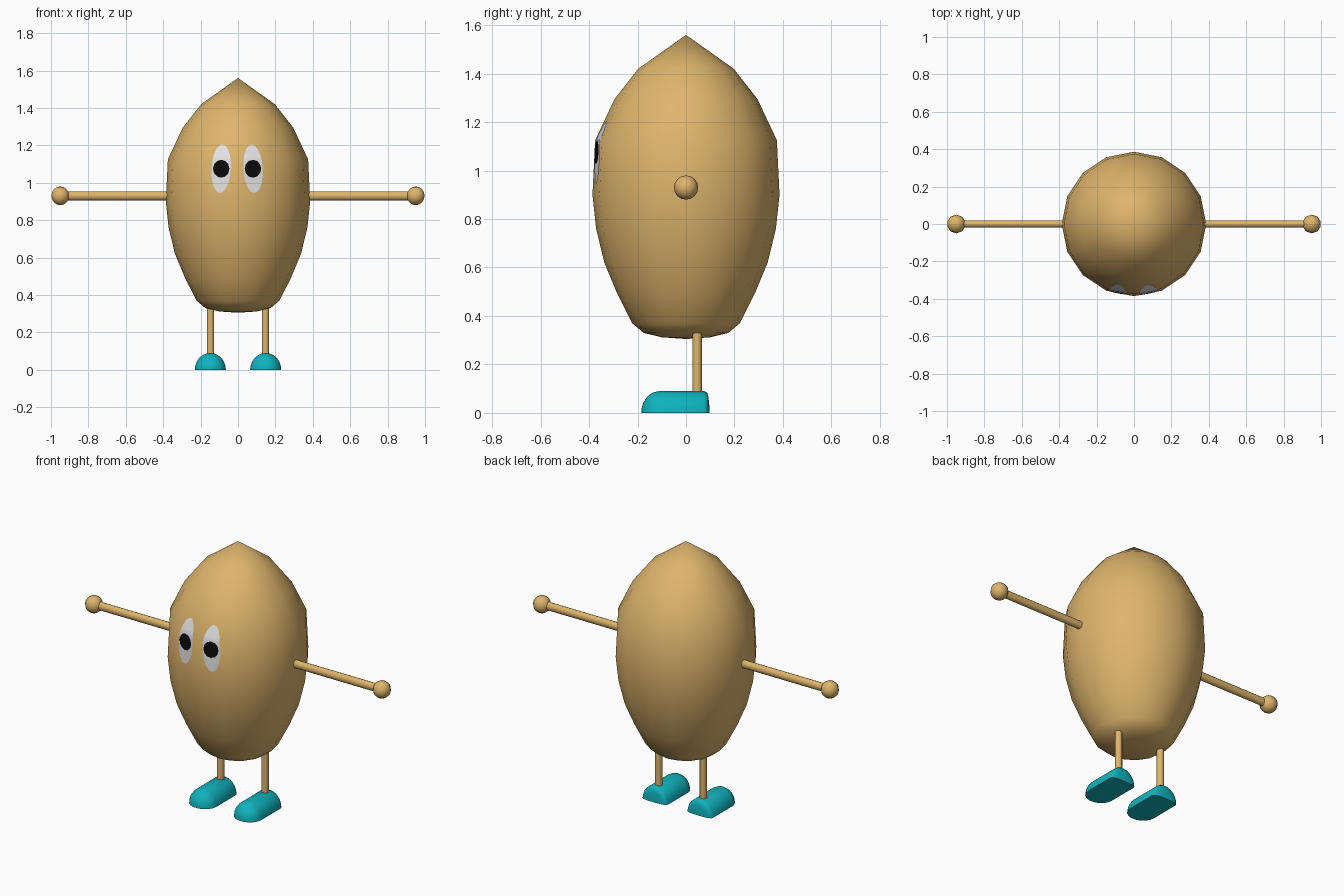
import bpy, bmesh, math
from mathutils import Vector, Matrix
from mathutils.bvhtree import BVHTree

if "Cube" in bpy.data.objects:
    bpy.data.objects.remove(bpy.data.objects["Cube"])


def material(name, rgb):
    m = bpy.data.materials.new(name)
    m.diffuse_color = (*rgb, 1)
    m.use_nodes = True
    m.node_tree.nodes["Principled BSDF"].inputs["Base Color"].default_value = m.diffuse_color
    return m


TAN = material("tan", (0.73, 0.46, 0.15))
TEAL = material("teal", (0.005, 0.45, 0.51))
WHITE = material("white", (0.75, 0.75, 0.75))
BLACK = material("black", (0.003, 0.003, 0.003))


def finish(name, bm, mat, angle=50):
    bmesh.ops.recalc_face_normals(bm, faces=bm.faces)
    me = bpy.data.meshes.new(name)
    bm.to_mesh(me)
    bm.free()
    me.materials.append(mat)
    ob = bpy.data.objects.new(name, me)
    bpy.context.collection.objects.link(ob)
    bpy.ops.object.select_all(action='DESELECT')
    ob.select_set(True)
    bpy.context.view_layer.objects.active = ob
    bpy.ops.object.shade_smooth_by_angle(angle=math.radians(angle))
    return ob


# Body: 16-sided lathe of an egg profile with a pointed top
profile = [(0, 0.305), (0.10, 0.312), (0.175, 0.33), (0.222, 0.37),
           (0.285, 0.495), (0.337, 0.62), (0.371, 0.76), (0.386, 0.9),
           (0.375, 1.125), (0.295, 1.295), (0.197, 1.42), (0, 1.56)]
bm = bmesh.new()
vs = [bm.verts.new((r, 0, z)) for r, z in profile]
es = [bm.edges.new(p) for p in zip(vs, vs[1:])]
bmesh.ops.spin(bm, geom=vs + es, cent=(0, 0, 0), axis=(0, 0, 1),
               angle=math.tau, steps=16, use_merge=False)
bmesh.ops.remove_doubles(bm, verts=bm.verts, dist=1e-4)
bmesh.ops.recalc_face_normals(bm, faces=bm.faces)
surface = BVHTree.FromBMesh(bm)
finish("body", bm, TAN, 80)


# Eyes: oval patches laid on the front of the body
def patch(name, cx, cz, rx, rz, tilt, lift, mat, n=20, rings=5):
    bm = bmesh.new()

    def point(k, a):
        u, w = rx * k * math.cos(a), rz * k * math.sin(a)
        x = cx + u * math.cos(tilt) + w * math.sin(tilt)
        z = cz - u * math.sin(tilt) + w * math.cos(tilt)
        hit = surface.ray_cast(Vector((x, -2, z)), Vector((0, 1, 0)))[0]
        return bm.verts.new((x, hit.y - lift, z))

    mid = point(0, 0)
    loops = [[point((j + 1) / rings, math.tau * i / n) for i in range(n)]
             for j in range(rings)]
    for i in range(n):
        k = (i + 1) % n
        bm.faces.new((mid, loops[0][i], loops[0][k]))
        for a, b in zip(loops, loops[1:]):
            bm.faces.new((a[i], b[i], b[k], a[k]))
    # face the patch toward the front
    ob = finish(name, bm, mat)
    if ob.data.polygons[0].normal.y > 0:
        ob.data.flip_normals()


# Limbs: tubes between two points
def tube(name, centre, axis_rot, rx, ry, length, mat):
    bm = bmesh.new()
    bmesh.ops.create_cone(bm, cap_ends=True, segments=12, radius1=1, radius2=1,
                          depth=length,
                          matrix=Matrix.Translation(centre) @ axis_rot
                          @ Matrix.Diagonal((rx, ry, 1, 1)))
    finish(name, bm, mat)


# Feet: half-round sections along y, domed toe and shallow domed heel
def foot(name, cx, n=12):
    toe = [(-0.11 - 0.075 * math.cos(t), math.sin(t))
           for t in (math.radians(d) for d in (12, 30, 50, 70, 90))]
    heel = [(0.075, 1.0), (0.087, 0.93), (0.093, 0.7), (0.096, 0.35)]
    bm = bmesh.new()
    rows = []
    for y, s in toe + heel:
        rows.append([bm.verts.new((cx + 0.083 * s * math.cos(math.pi * i / n), y,
                                   0.09 * s * math.sin(math.pi * i / n)))
                     for i in range(n + 1)])
    for a, b in zip(rows, rows[1:]):
        for i in range(n):
            bm.faces.new((a[i], a[i + 1], b[i + 1], b[i]))
        bm.faces.new((a[n], a[0], b[0], b[n]))
    bm.faces.new(rows[0])
    bm.faces.new(rows[-1])
    finish(name, bm, TEAL)


for side, s in (("left", -1), ("right", 1)):
    ex = s * 0.085 - 0.005
    patch(side + "_eye", ex, 1.075, 0.052, 0.13, -s * 0.06, 0.004, WHITE)
    patch(side + "_pupil", ex, 1.075, 0.044, 0.048, 0, 0.008, BLACK, 12, 3)

    tube(side + "_arm", (s * 0.65, 0, 0.93), Matrix.Rotation(math.pi / 2, 4, 'Y'),
         0.024, 0.02, 0.6, TAN)
    bm = bmesh.new()
    bmesh.ops.create_uvsphere(bm, u_segments=10, v_segments=8, radius=0.05,
                              matrix=Matrix.Translation((s * 0.95, 0, 0.93)))
    finish(side + "_hand", bm, TAN, 60)

    tube(side + "_leg", (s * 0.147, 0.046, 0.195), Matrix.Identity(4),
         0.02, 0.02, 0.28, TAN)
    foot(side + "_foot", s * 0.148)
